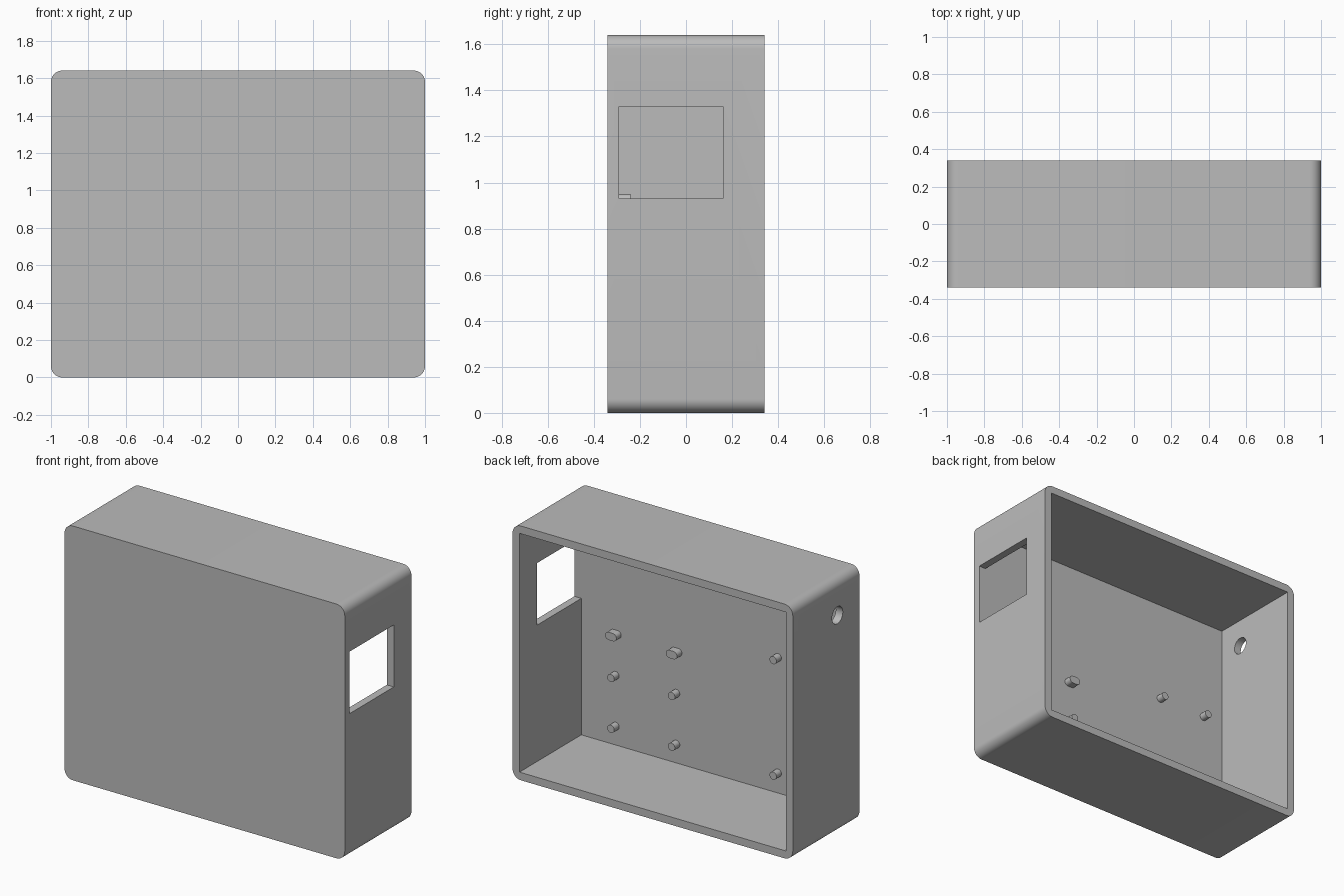
import bpy, bmesh, math
from mathutils import Vector

if "Cube" in bpy.data.objects:
    bpy.data.objects.remove(bpy.data.objects["Cube"])

W, H, D = 1.0, 1.64, 0.34      # half width, height, half depth
T = 0.05                       # wall thickness
FLOOR = -D + T                 # inner face of the front panel

grey = bpy.data.materials.new("grey plastic")
grey.diffuse_color = (0.5, 0.5, 0.5, 1)
grey.use_nodes = True
grey.node_tree.nodes["Principled BSDF"].inputs["Base Color"].default_value = grey.diffuse_color


def rounded_rect(w, h, r, seg):
    """Outline of a w x h rectangle with corner radius r, centred on the origin."""
    pts = []
    for i, (sx, sz) in enumerate(((1, 1), (-1, 1), (-1, -1), (1, -1))):
        for k in range(seg + 1):
            a = math.pi / 2 * (i + k / seg)
            p = (sx * (w / 2 - r) + r * math.cos(a), sz * (h / 2 - r) + r * math.sin(a))
            if not pts or math.dist(p, pts[-1]) > 1e-5:
                pts.append(p)
    if math.dist(pts[0], pts[-1]) < 1e-5:
        pts.pop()
    return pts


def prism(name, outline, x, z, y0, y1):
    """Extrude an x/z outline along y from y0 to y1."""
    bm = bmesh.new()
    base = bm.faces.new([bm.verts.new((x + px, y0, z + pz)) for px, pz in outline])
    ext = bmesh.ops.extrude_face_region(bm, geom=[base])
    top = [v for v in ext["geom"] if isinstance(v, bmesh.types.BMVert)]
    bmesh.ops.translate(bm, verts=top, vec=Vector((0, y1 - y0, 0)))
    bmesh.ops.recalc_face_normals(bm, faces=bm.faces)
    mesh = bpy.data.meshes.new(name)
    bm.to_mesh(mesh)
    bm.free()
    mesh.materials.append(grey)
    ob = bpy.data.objects.new(name, mesh)
    bpy.context.collection.objects.link(ob)
    return ob


def box(name, x, y, z):
    """Box from (min, max) ranges on each axis."""
    return prism(name, [(x[0], z[0]), (x[1], z[0]), (x[1], z[1]), (x[0], z[1])], 0, 0, *y)


def activate(ob):
    bpy.ops.object.select_all(action='DESELECT')
    ob.select_set(True)
    bpy.context.view_layer.objects.active = ob


def cut(ob, cutter):
    cutter.hide_render = True
    activate(ob)
    mod = ob.modifiers.new("cut", 'BOOLEAN')
    mod.operation, mod.solver, mod.object = 'DIFFERENCE', 'EXACT', cutter
    bpy.ops.object.modifier_apply(modifier=mod.name)
    bpy.data.objects.remove(cutter)


def smooth(ob):
    activate(ob)
    bpy.ops.object.shade_smooth_by_angle(angle=math.radians(30))


# Enclosure: rounded block hollowed out from the back
case = prism("enclosure", rounded_rect(2 * W, H, 0.06, 10), 0, H / 2, -D, D)
cut(case, box("cavity_cutter", (-W + T, W - T), (FLOOR, D + 0.1), (T, H - T)))

# Rectangular port in the right wall, flush with the inner floor
cut(case, box("port_cutter", (W - 0.1, W + 0.1), (FLOOR, 0.16), (0.93, 1.33)))

# Round cable hole in the left wall
bpy.ops.mesh.primitive_cylinder_add(vertices=32, radius=0.055, depth=0.3,
                                    location=(-W, -0.115, 1.41),
                                    rotation=(0, math.pi / 2, 0))
cut(case, bpy.context.object)
smooth(case)

# Mounting pegs on the inner floor: round ones, plus two wide slotted ones
round_peg = rounded_rect(0.05, 0.05, 0.025, 6)
wide_peg = rounded_rect(0.08, 0.05, 0.025, 6)
layout = [(round_peg, (-0.80, -0.453), (0.18, 0.925)),
          (round_peg, (0.272, 0.705), (0.172, 0.50)),
          (wide_peg, (0.272, 0.705), (0.767,))]
for outline, xs, zs in layout:
    for x in xs:
        for z in zs:
            smooth(prism("mounting_peg", outline, x, z, FLOOR - 0.01, FLOOR + 0.05))
